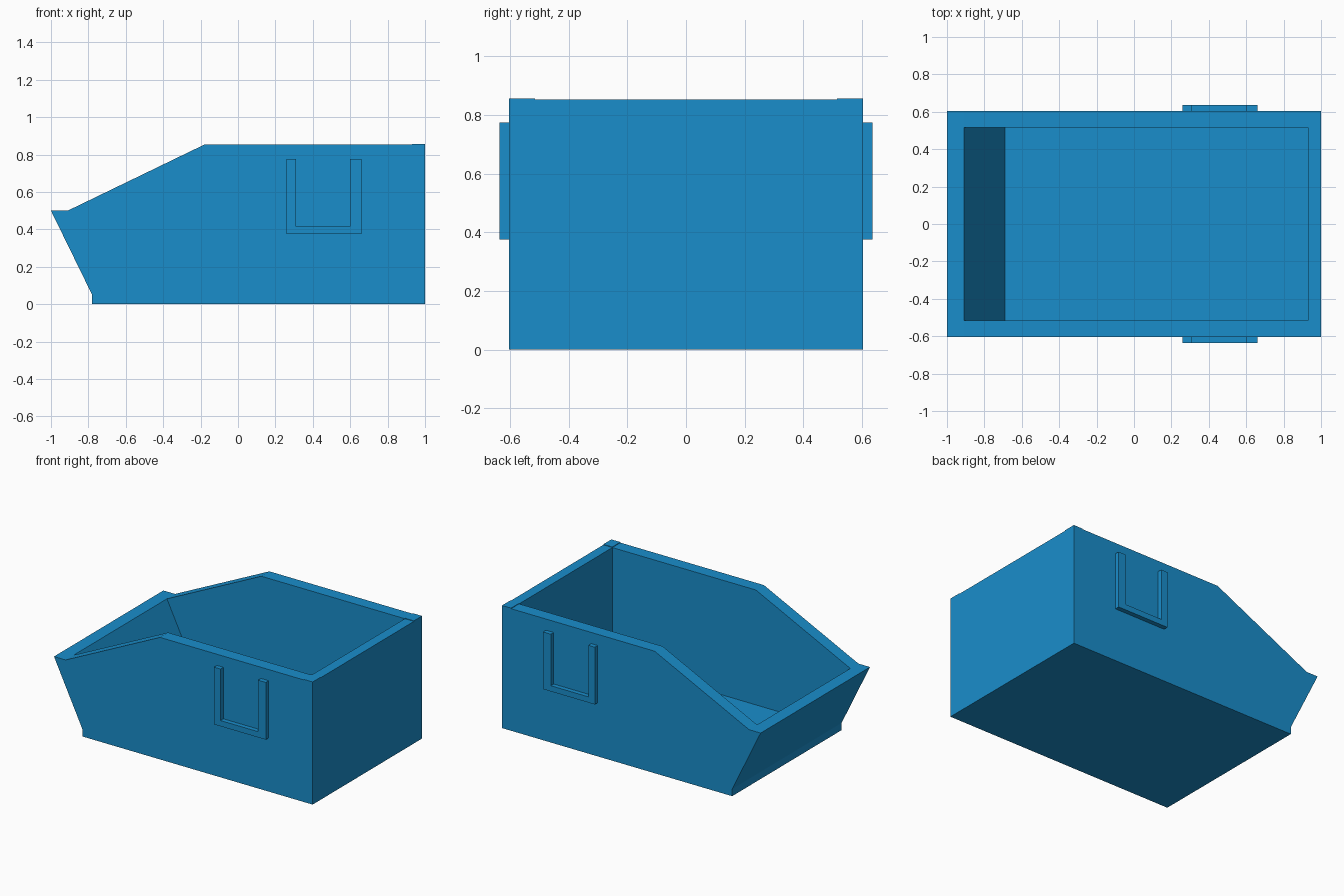
import bpy, bmesh

if "Cube" in bpy.data.objects:
    bpy.data.objects.remove(bpy.data.objects["Cube"])


def prism(name, profile, y0, y1):
    """Extrude an (x, z) profile along y."""
    bm = bmesh.new()
    face = bm.faces.new([bm.verts.new((x, y0, z)) for x, z in profile])
    ext = bmesh.ops.extrude_face_region(bm, geom=[face])
    moved = [v for v in ext["geom"] if isinstance(v, bmesh.types.BMVert)]
    bmesh.ops.translate(bm, verts=moved, vec=(0, y1 - y0, 0))
    bmesh.ops.recalc_face_normals(bm, faces=bm.faces)
    mesh = bpy.data.meshes.new(name)
    bm.to_mesh(mesh)
    bm.free()
    obj = bpy.data.objects.new(name, mesh)
    bpy.context.collection.objects.link(obj)
    mesh.materials.append(blue)
    return obj


blue = bpy.data.materials.new("blue_plastic")
blue.diffuse_color = (0.01, 0.27, 0.6, 1)
blue.use_nodes = True
blue.node_tree.nodes["Principled BSDF"].inputs["Base Color"].default_value = blue.diffuse_color

WALL_Y, INNER_Y, RIM = 0.604, 0.515, 0.853

# Bin body: outer side profile with sloped front and cut-down rim
body = prism("bin_body", [(-0.78, 0), (1, 0), (1, RIM), (-0.18, RIM),
                          (-0.91, 0.5), (-1, 0.5), (-0.78, 0.05)],
             -WALL_Y, WALL_Y)

# Cavity, cut out of the body
cavity = prism("cavity_cutter", [(-0.69, 0.05), (0.93, 0.05), (0.93, 1.1),
                                 (-0.91, 1.1), (-0.91, 0.5)],
               -INNER_Y, INNER_Y)
cavity.hide_render = True
cut = body.modifiers.new("hollow", "BOOLEAN")
cut.operation = "DIFFERENCE"
cut.solver = "EXACT"
cut.object = cavity
bpy.context.view_layer.objects.active = body
bpy.ops.object.modifier_apply(modifier=cut.name)
bpy.data.objects.remove(cavity)

# Label holders and slightly raised rear corners, one per side
holder = [(0.26, 0.375), (0.66, 0.375), (0.66, 0.775), (0.6, 0.775),
          (0.6, 0.415), (0.31, 0.415), (0.31, 0.775), (0.26, 0.775)]
corner = [(0.93, RIM), (1, RIM), (1, RIM + 0.004), (0.93, RIM + 0.004)]
for side, s in (("front", -1), ("back", 1)):
    prism("label_holder_" + side, holder, s * WALL_Y, s * 0.636)
    prism("rear_corner_" + side, corner, s * INNER_Y, s * WALL_Y)
